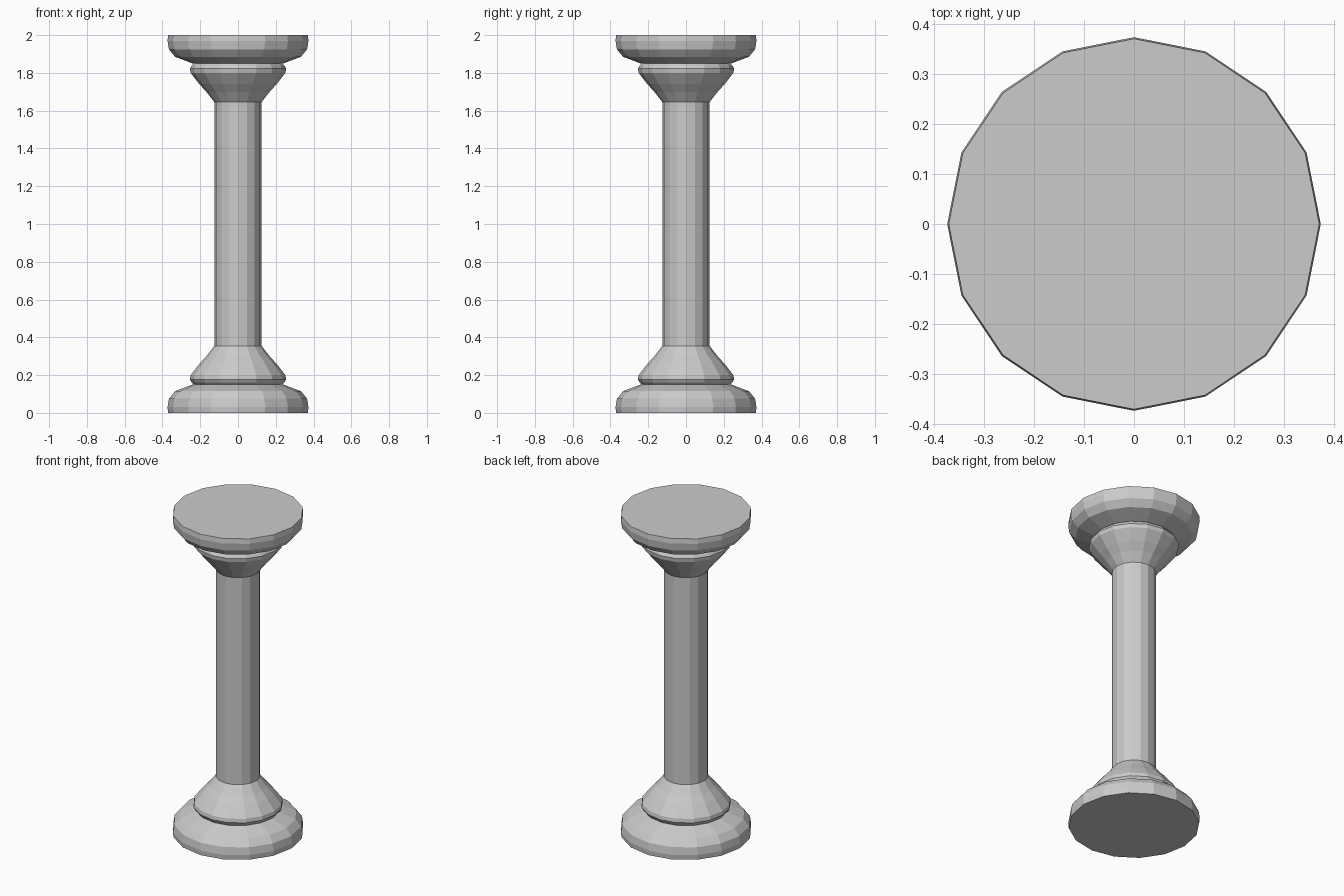
import bpy, bmesh
from math import cos, sin, tau

if "Cube" in bpy.data.objects:
    bpy.data.objects.remove(bpy.data.objects["Cube"])

SIDES = 16
HEIGHT = 2.0


def lathe(name, profile, flip=False):
    """Revolve (radius, z) points into a capped, flat-faced solid."""
    if flip:
        profile = [(r, HEIGHT - z) for r, z in reversed(profile)]
    bm = bmesh.new()
    rings = [[bm.verts.new((r * cos(tau * i / SIDES), r * sin(tau * i / SIDES), z))
              for i in range(SIDES)] for r, z in profile]
    for low, high in zip(rings, rings[1:]):
        for i in range(SIDES):
            j = (i + 1) % SIDES
            bm.faces.new((low[i], low[j], high[j], high[i]))
    bm.faces.new(rings[0][::-1])
    bm.faces.new(rings[-1])
    bmesh.ops.recalc_face_normals(bm, faces=bm.faces)
    mesh = bpy.data.meshes.new(name)
    bm.to_mesh(mesh)
    bm.free()
    obj = bpy.data.objects.new(name, mesh)
    bpy.context.collection.objects.link(obj)
    return obj


# Wide rounded foot and flared collar, repeated upside down at the top
disc = [(0.37, 0), (0.373, 0.03), (0.366, 0.075), (0.333, 0.115), (0.238, 0.151)]
collar = [(0.235, 0.151), (0.245, 0.16), (0.255, 0.177), (0.251, 0.2),
          (0.204, 0.26), (0.165, 0.303), (0.125, 0.355)]
for end, flip in (("base", False), ("capital", True)):
    lathe(end + "_disc", disc, flip)
    lathe(end + "_collar", collar, flip)

# Plain shaft
lathe("shaft", [(0.125, 0.355), (0.125, HEIGHT - 0.355)])
